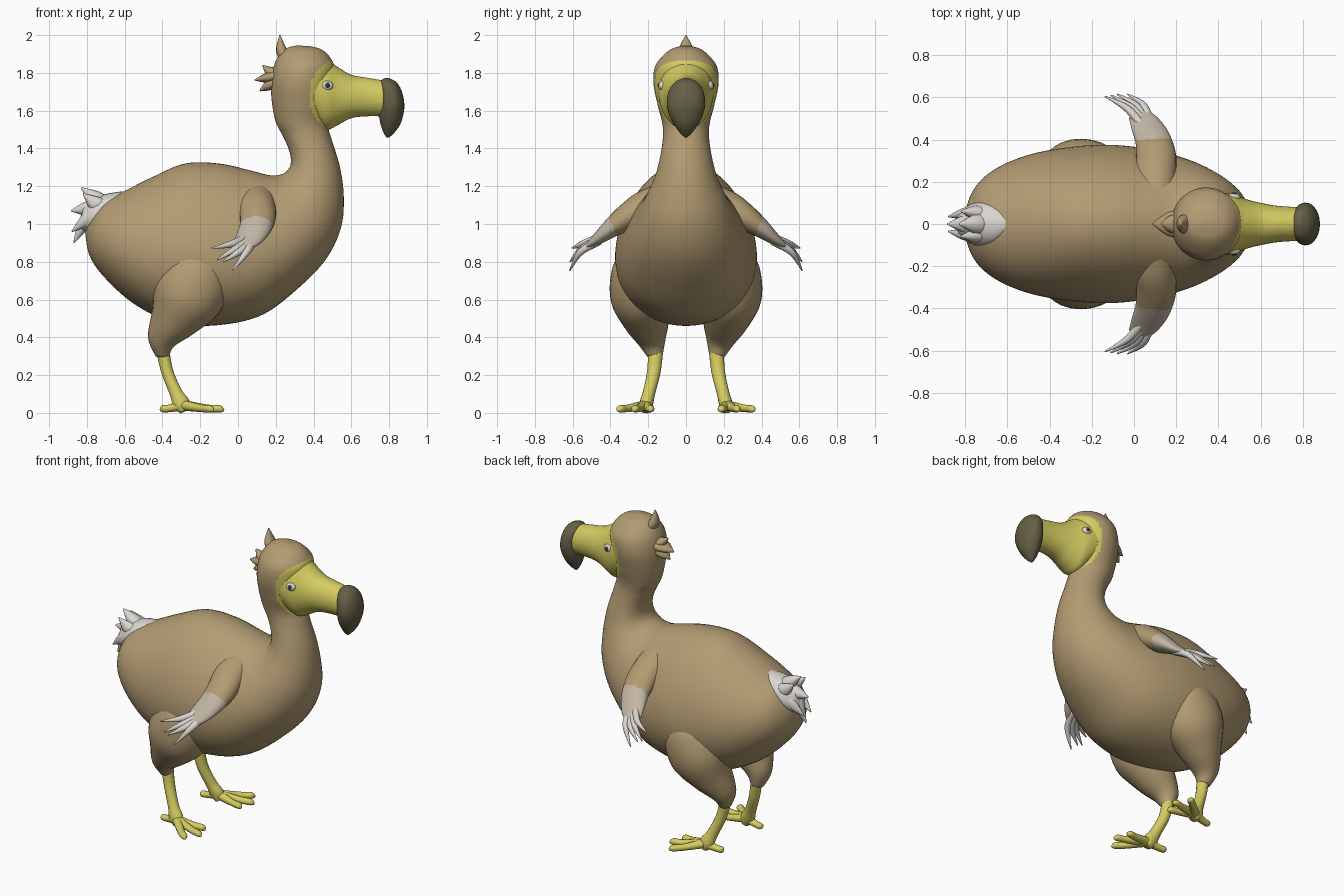
import bpy, bmesh, math
from mathutils import Vector


def material(name, rgb):
    m = bpy.data.materials.new(name)
    m.diffuse_color = (*rgb, 1)
    return m


BROWN = material("brown plumage", (0.45, 0.33, 0.17))
YELLOW = material("yellow skin", (0.66, 0.60, 0.12))
HORN = material("dark horn", (0.13, 0.115, 0.06))
WHITE = material("white feathers", (0.70, 0.67, 0.63))
GREY = material("grey wing", (0.54, 0.47, 0.38))
BLACK = material("dark pupil", (0.04, 0.04, 0.05))


def spline(rows, sub):
    """Catmull-Rom interpolation through rows of numbers."""
    out = []
    last = len(rows) - 1
    for i in range(last):
        a, b, c, d = rows[max(i - 1, 0)], rows[i], rows[i + 1], rows[min(i + 2, last)]
        for s in range(sub):
            t = s / sub
            out.append([0.5 * (2 * q + (r - p) * t + (2 * p - 5 * q + 4 * r - e) * t * t
                               + (3 * q - p - 3 * r + e) * t ** 3)
                        for p, q, r, e in zip(a, b, c, d)])
    return out + [list(rows[-1])]


def loft(name, rows, mats, sub=5, seg=16, rule=None, mirror=False):
    """Skin rows of (centre xyz, u axis xyz, v axis xyz, pear factor)."""
    bm = bmesh.new()
    rings = []
    for r in spline(rows, sub):
        c, u, v, k = Vector(r[0:3]), Vector(r[3:6]), Vector(r[6:9]), r[9]
        ring = []
        for j in range(seg):
            t = math.tau * j / seg
            ring.append(bm.verts.new(c + u * math.cos(t)
                                     + v * math.sin(t) * (1 - k * math.cos(t))))
        rings.append(ring)
    for a, b in zip(rings, rings[1:]):
        for j in range(seg):
            n = (j + 1) % seg
            bm.faces.new((a[j], a[n], b[n], b[j]))
    bm.faces.new(rings[0])
    bm.faces.new(rings[-1])
    bmesh.ops.recalc_face_normals(bm, faces=bm.faces)
    for f in bm.faces:
        f.smooth = True
        if rule:
            f.material_index = rule(f.calc_center_median())
    return finish(name, bm, mats, mirror)


def finish(name, bm, mats, mirror):
    me = bpy.data.meshes.new(name)
    bm.to_mesh(me)
    bm.free()
    for m in mats:
        me.materials.append(m)
    ob = bpy.data.objects.new(name, me)
    bpy.context.collection.objects.link(ob)
    if mirror:
        mod = ob.modifiers.new("mirror", 'MIRROR')
        mod.use_axis = (False, True, False)
    return ob


def slab(tx, tz, bx, bz, w, k=0):
    """Section from its top point, bottom point and half width."""
    return ((tx + bx) / 2, 0, (tz + bz) / 2, (tx - bx) / 2, 0, (tz - bz) / 2, 0, w, 0, k)


def tube(name, pts, mats, ref=(1, 0, 0), **kw):
    """Tapered tube through (x, y, z, radius along ref, other radius)."""
    rows = []
    for i, p in enumerate(pts):
        a, b = pts[max(i - 1, 0)], pts[min(i + 1, len(pts) - 1)]
        t = (Vector(b[:3]) - Vector(a[:3])).normalized()
        u = Vector(ref)
        u = (u - t * u.dot(t)).normalized()
        rows.append((*p[:3], *(u * p[3]), *(t.cross(u) * p[4]), 0))
    return loft(name, rows, mats, **kw)


def spike(name, base, mid, tip, ru, rv, mat, **kw):
    pts = [(*base, ru, rv), (*mid, ru * 0.8, rv * 0.8), (*tip, 0.003, 0.003)]
    return tube(name, pts, [mat], ref=(0, 1, 0), seg=12, **kw)


def ellipsoid(name, loc, size, mat):
    bm = bmesh.new()
    bmesh.ops.create_uvsphere(bm, u_segments=20, v_segments=12, radius=1)
    for v in bm.verts:
        v.co = Vector(loc) + Vector(a * b for a, b in zip(v.co, size))
    for f in bm.faces:
        f.smooth = True
    finish(name, bm, [mat], True)


# Face mask: bare yellow skin inside a circle around the beak root
def face_mask(c):
    return int(c.z > 1.4 and (math.hypot(c.x - 0.58, c.z - 1.68) < 0.205 or c.x > 0.58))


# Body, neck and head in one skin
loft("body_neck_head", [slab(*s) for s in (
    (-0.80, 1.02, -0.81, 0.96, 0.03),
    (-0.71, 1.12, -0.785, 0.83, 0.17, 0.05),
    (-0.60, 1.175, -0.70, 0.71, 0.26, 0.08),
    (-0.45, 1.25, -0.54, 0.57, 0.325, 0.12),
    (-0.28, 1.32, -0.33, 0.475, 0.36, 0.15),
    (-0.10, 1.32, -0.10, 0.465, 0.37, 0.16),
    (0.06, 1.285, 0.13, 0.52, 0.345, 0.16),
    (0.17, 1.258, 0.33, 0.67, 0.30, 0.14),
    (0.235, 1.265, 0.47, 0.82, 0.25, 0.08),
    (0.27, 1.295, 0.545, 0.98, 0.205, 0.03),
    (0.28, 1.34, 0.56, 1.14, 0.165),
    (0.267, 1.40, 0.54, 1.30, 0.138),
    (0.235, 1.47, 0.495, 1.45, 0.122),
    (0.20, 1.54, 0.475, 1.53, 0.126),
    (0.18, 1.64, 0.49, 1.62, 0.15),
    (0.175, 1.74, 0.50, 1.74, 0.172),
    (0.188, 1.83, 0.51, 1.83, 0.165),
    (0.215, 1.89, 0.485, 1.885, 0.125),
    (0.255, 1.93, 0.44, 1.925, 0.075),
    (0.31, 1.945, 0.38, 1.942, 0.02))],
    [BROWN, YELLOW], sub=10, seg=64, rule=face_mask)

# Beak root, hooked horn tip
loft("beak", [slab(x, t, x, b, w) for x, t, b, w in (
    (0.40, 1.885, 1.54, 0.150), (0.47, 1.87, 1.50, 0.140), (0.53, 1.83, 1.525, 0.118),
    (0.60, 1.79, 1.56, 0.100), (0.68, 1.775, 1.57, 0.086), (0.77, 1.76, 1.57, 0.080))],
    [BROWN, YELLOW], sub=8, seg=40, rule=face_mask)
loft("beak_tip", [slab(f, z, r, z, w) for z, r, f, w in (
    (1.772, 0.775, 0.80, 0.015), (1.75, 0.748, 0.84, 0.06), (1.70, 0.743, 0.868, 0.093),
    (1.63, 0.745, 0.881, 0.101), (1.57, 0.747, 0.873, 0.086), (1.52, 0.757, 0.855, 0.06),
    (1.48, 0.772, 0.825, 0.03), (1.458, 0.787, 0.80, 0.006))], [HORN], seg=28)

# Eyes
ellipsoid("eyes", (0.47, 0.126, 1.732), (0.034, 0.020, 0.026), WHITE)
ellipsoid("pupils", (0.474, 0.138, 1.734), (0.015, 0.012, 0.015), BLACK)

# Crest tufts
for base, mid, tip, r in (
        ((0.26, 0, 1.87), (0.228, 0, 1.925), (0.222, 0, 2.0), 0.05),
        ((0.25, 0, 1.79), (0.17, 0, 1.805), (0.13, 0, 1.84), 0.05),
        ((0.25, 0, 1.80), (0.16, 0, 1.775), (0.088, 0, 1.762), 0.07),
        ((0.25, 0, 1.78), (0.165, 0, 1.735), (0.115, 0, 1.705), 0.06)):
    spike("crest_tuft", base, mid, tip, r, 0.035, BROWN)

# Tail root and feathers
loft("tail_root", [slab(*s) for s in (
    (-0.60, 1.172, -0.64, 1.08, 0.05), (-0.65, 1.168, -0.74, 1.00, 0.098),
    (-0.73, 1.15, -0.81, 0.96, 0.094), (-0.81, 1.11, -0.845, 0.99, 0.045))], [WHITE], seg=24)
for mid, tip in (((-0.76, 0, 1.14), (-0.83, 0, 1.192)),
                 ((-0.80, 0, 1.08), (-0.885, 0, 1.07)),
                 ((-0.80, 0, 1.02), (-0.87, 0, 0.90))):
    spike("tail_feather", (-0.70, 0, 1.09), mid, tip, 0.055, 0.05, WHITE)
for mid, tip in (((-0.76, 0.055, 1.11), (-0.82, 0.06, 1.16)),
                 ((-0.79, 0.05, 1.03), (-0.88, 0.035, 0.96))):
    spike("tail_side_feather", (-0.70, 0.04, 1.08), mid, tip, 0.04, 0.05, WHITE, mirror=True)

# Wings: brown arm, grey hand, loose pale feathers
tube("wing", [(0.10, 0.12, 1.13, 0.10, 0.09), (0.10, 0.23, 1.085, 0.10, 0.085),
              (0.105, 0.32, 1.03, 0.095, 0.07), (0.09, 0.40, 0.975, 0.085, 0.05),
              (0.055, 0.47, 0.92, 0.072, 0.03), (0.02, 0.52, 0.885, 0.05, 0.015)],
     [BROWN, GREY], sub=8, seg=24, mirror=True, rule=lambda c: int(c.y - 0.4 * c.z > -0.01))
for base, mid, tip in (
        ((0.05, 0.45, 0.93), (-0.03, 0.545, 0.895), (-0.138, 0.605, 0.872)),
        ((0.06, 0.46, 0.92), (-0.01, 0.55, 0.87), (-0.11, 0.61, 0.81)),
        ((0.07, 0.46, 0.91), (0.01, 0.56, 0.855), (-0.08, 0.615, 0.80)),
        ((0.08, 0.46, 0.91), (0.045, 0.56, 0.85), (-0.03, 0.615, 0.753))):
    spike("wing_feather", base, mid, tip, 0.022, 0.024, WHITE, mirror=True)

# Thighs and shins
tube("thigh", [(-0.20, 0.20, 0.86, 0.12, 0.12), (-0.22, 0.225, 0.75, 0.19, 0.165),
               (-0.27, 0.235, 0.61, 0.19, 0.165), (-0.34, 0.208, 0.49, 0.13, 0.125),
               (-0.405, 0.18, 0.38, 0.075, 0.075), (-0.40, 0.163, 0.305, 0.038, 0.042)],
     [BROWN], seg=28, mirror=True)
tube("shin", [(-0.40, 0.16, 0.34, 0.035, 0.040), (-0.375, 0.17, 0.22, 0.032, 0.036),
              (-0.33, 0.195, 0.11, 0.034, 0.033), (-0.30, 0.21, 0.05, 0.045, 0.036),
              (-0.28, 0.215, 0.012, 0.03, 0.03)], [YELLOW], mirror=True)

# Toes
for tip in ((-0.075, 0.275), (-0.13, 0.362), (-0.105, 0.185), (-0.412, 0.20)):
    mx, my = -0.29 + (tip[0] + 0.29) * 0.6, 0.215 + (tip[1] - 0.215) * 0.65
    tube("toe", [(-0.29, 0.215, 0.04, 0.03, 0.028), (mx, my, 0.024, 0.022, 0.02),
                 (mx * 0.25 + tip[0] * 0.75, my * 0.25 + tip[1] * 0.75, 0.021, 0.021, 0.019),
                 (*tip, 0.012, 0.005, 0.006)], [YELLOW], ref=(0, 1, 0), seg=12, mirror=True)
